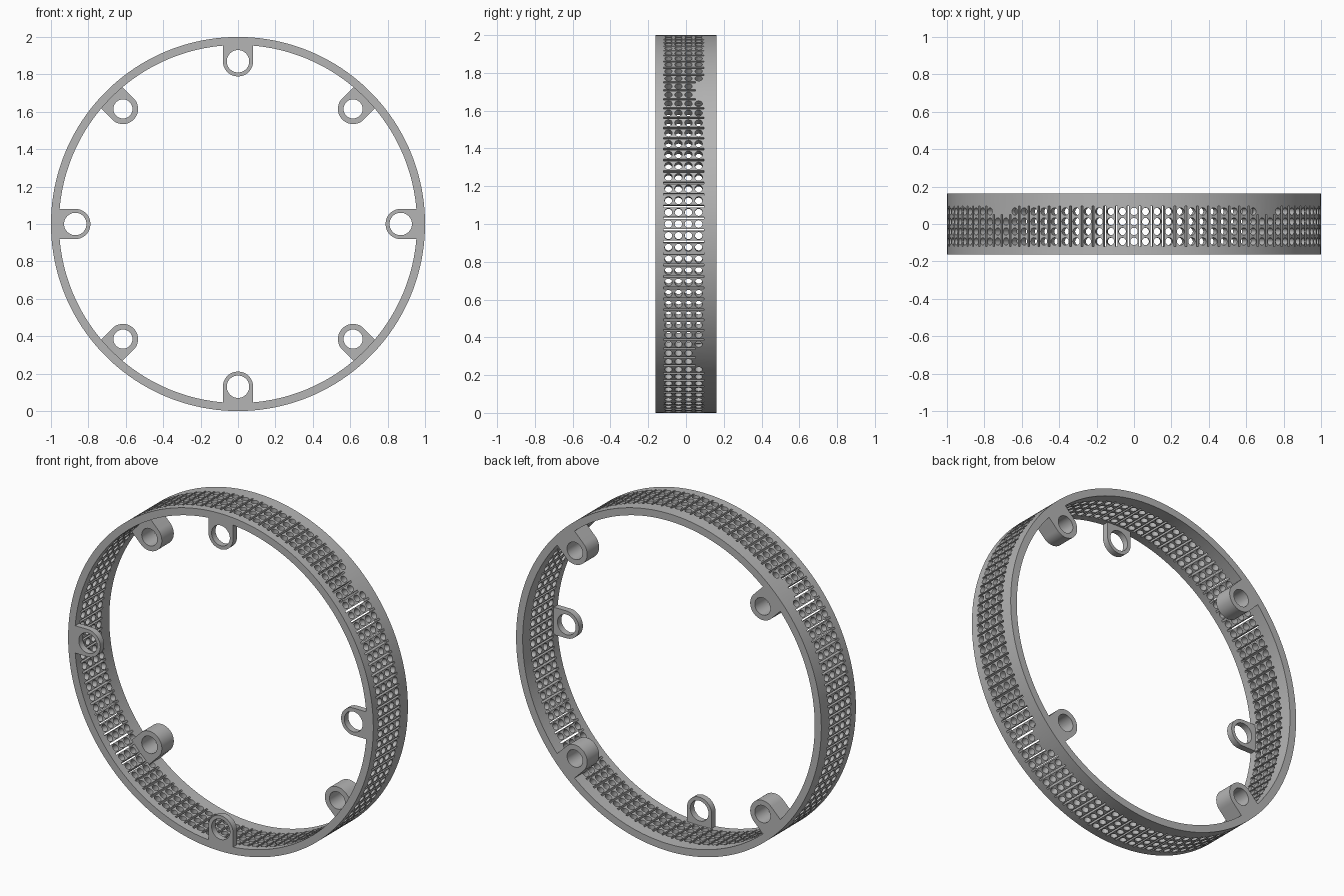
import bpy, bmesh
from math import pi, cos, sin, radians
from mathutils import Matrix, Vector

cube = bpy.data.objects.get("Cube")
if cube:
    bpy.data.objects.remove(cube, do_unlink=True)

OUTER, INNER, HALF = 1.0, 0.957, 0.162
ROWS = 100
PITCH = 2 * pi / ROWS
HOLE_Y = (-0.093, -0.04, 0.013, 0.067)
SLOT_Y = (-0.12, 0.095)
BOSS_Y = 0.05
LUG_R = 0.87

grey = bpy.data.materials.new("plain grey")
grey.use_nodes = True
colour = (0.46, 0.46, 0.46, 1)
grey.diffuse_color = colour
grey.node_tree.nodes["Principled BSDF"].inputs["Base Color"].default_value = colour


def add_object(name, mesh):
    obj = bpy.data.objects.new(name, mesh)
    bpy.context.collection.objects.link(obj)
    mesh.materials.clear()
    mesh.materials.append(grey)
    return obj


def mesh_object(name, bm):
    bmesh.ops.recalc_face_normals(bm, faces=bm.faces)
    mesh = bpy.data.meshes.new(name)
    bm.to_mesh(mesh)
    bm.free()
    return add_object(name, mesh)


def select_only(obj):
    bpy.ops.object.select_all(action='DESELECT')
    obj.select_set(True)
    bpy.context.view_layer.objects.active = obj


def spoke(angle):
    """Turn the local x axis to point outward at an angle around the ring."""
    return Matrix.Translation((0, 0, 1)) @ Matrix.Rotation(-angle, 4, 'Y')


def near_boss(angle, reach):
    """True where one of the four diagonal bosses backs the wall."""
    offset = (angle - pi / 4) % (pi / 2)
    return min(offset, pi / 2 - offset) < radians(reach)


# Plain ring wall, a rectangle swept around the y axis
bm = bmesh.new()
corners = [(INNER, -HALF), (OUTER, -HALF), (OUTER, HALF), (INNER, HALF)]
steps = 2 * ROWS
loops = [[bm.verts.new(spoke((i + 0.5) * pi / ROWS) @ Vector((r, y, 0)))
          for r, y in corners] for i in range(steps)]
for i in range(steps):
    a, b = loops[i], loops[(i + 1) % steps]
    for j in range(4):
        k = (j + 1) % 4
        bm.faces.new((a[j], a[k], b[k], b[j]))
ring = mesh_object("ring_wall", bm)

# Cutters: four round holes per row and a thin slot between rows
bm = bmesh.new()
for i in range(ROWS):
    angle = i * PITCH
    for y in HOLE_Y:
        if y > BOSS_Y and near_boss(angle, 4):
            continue
        place = (spoke(angle) @ Matrix.Translation((0.98, y, 0))
                 @ Matrix.Rotation(pi / 2, 4, 'Y'))
        bmesh.ops.create_cone(bm, cap_ends=True, segments=16, radius1=0.02,
                              radius2=0.02, depth=0.1, matrix=place)
    angle += PITCH / 2
    low, high = SLOT_Y
    if near_boss(angle, 4):
        high = BOSS_Y
    place = (spoke(angle) @ Matrix.Translation((0.98, (low + high) / 2, 0))
             @ Matrix.Diagonal((0.1, high - low, 0.011, 1)))
    bmesh.ops.create_cube(bm, size=1, matrix=place)
cutter = mesh_object("perforation_cutter", bm)
cutter.hide_render = True

cut = ring.modifiers.new("perforations", 'BOOLEAN')
cut.object = cutter
cut.operation = 'DIFFERENCE'
cut.solver = 'EXACT'
select_only(ring)
bpy.ops.object.modifier_apply(modifier=cut.name)
bpy.data.objects.remove(cutter, do_unlink=True)
bpy.ops.object.shade_smooth_by_angle(angle=radians(30))


def lug(name, angle, hole, y0, y1):
    """Round-nosed lug with a hole, pointing inward from the wall."""
    half, count = 0.081, 32
    nose = [(LUG_R + half * cos(t), half * sin(t))
            for t in (pi / 2 + pi * i / count for i in range(count + 1))]
    outline = nose + [(0.972, -half), (0.972, half)]
    bore = [(LUG_R + hole * cos(t), hole * sin(t))
            for t in (2 * pi * i / 40 for i in range(40))]
    curve = bpy.data.curves.new(name, 'CURVE')
    curve.dimensions = '2D'
    curve.fill_mode = 'BOTH'
    curve.extrude = (y1 - y0) / 2
    for points in (outline, bore):
        spline = curve.splines.new('POLY')
        spline.points.add(len(points) - 1)
        for point, (x, y) in zip(spline.points, points):
            point.co = (x, y, 0, 1)
        spline.use_cyclic_u = True
    obj = add_object(name, curve)
    select_only(obj)
    bpy.ops.object.convert(target='MESH')
    obj = bpy.context.object
    obj.data.transform(spoke(angle) @ Matrix.Translation((0, (y0 + y1) / 2, 0))
                       @ Matrix.Rotation(pi / 2, 4, 'X'))
    bm = bmesh.new()
    bm.from_mesh(obj.data)
    bmesh.ops.remove_doubles(bm, verts=bm.verts, dist=0.0001)
    bmesh.ops.recalc_face_normals(bm, faces=bm.faces)
    bm.to_mesh(obj.data)
    bm.free()
    bpy.ops.object.shade_smooth_by_angle(angle=radians(30))


# Thin front tabs on the main axes, long rear bosses on the diagonals
for i, side in enumerate(("left", "top", "right", "bottom")):
    lug(side + "_front_tab", i * pi / 2, 0.06, -HALF, -0.125)
for i, side in enumerate(("top_left", "top_right", "bottom_right", "bottom_left")):
    lug(side + "_rear_boss", pi / 4 + i * pi / 2, 0.051, BOSS_Y, HALF)
